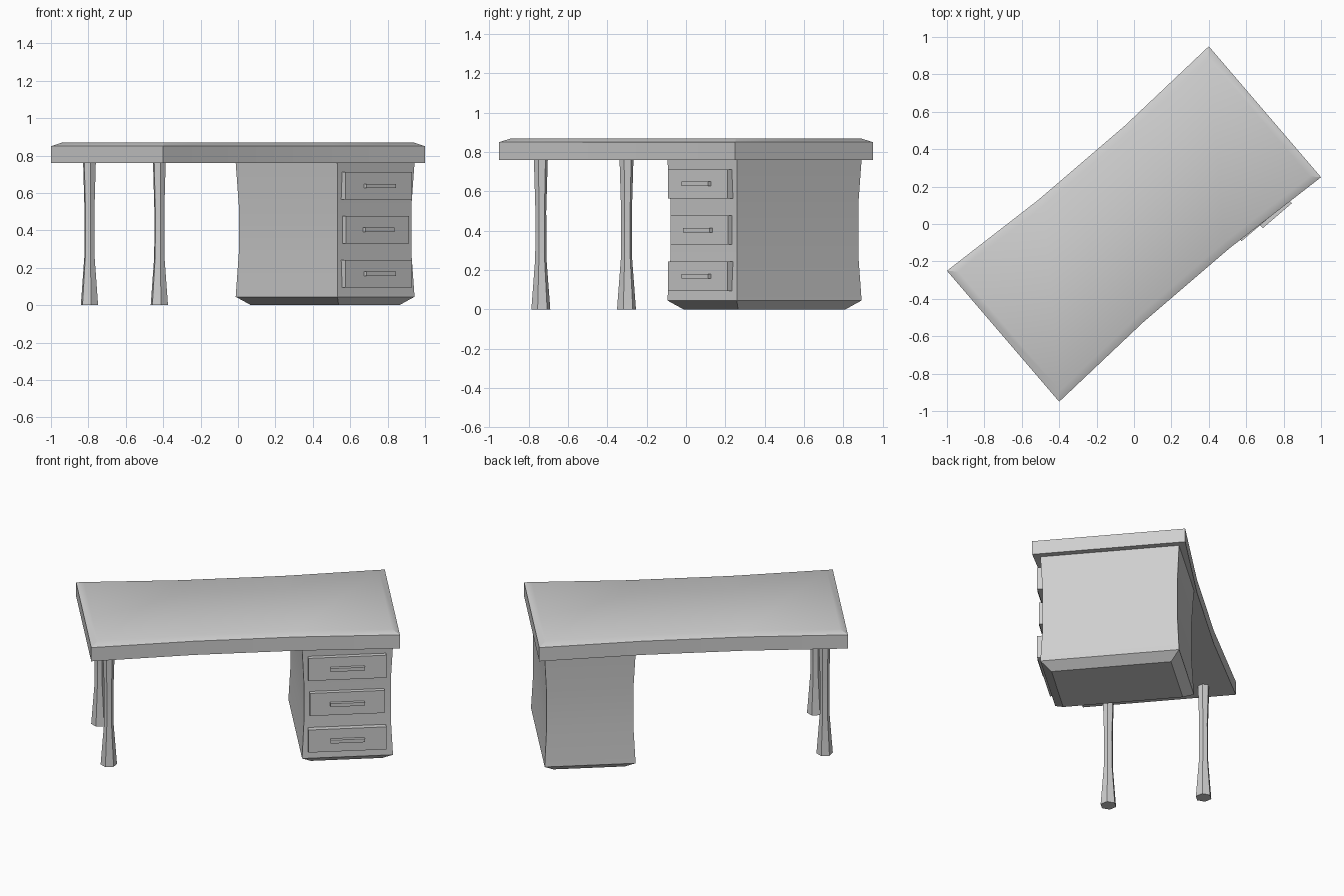
import bpy, bmesh, math

if "Cube" in bpy.data.objects:
    bpy.data.objects.remove(bpy.data.objects["Cube"])

TURN = math.atan2(1.2, 1.4)   # the desk stands turned about z

grey = bpy.data.materials.new("plain_grey")
grey.use_nodes = True
colour = (0.62, 0.62, 0.62, 1)
grey.diffuse_color = colour
grey.node_tree.nodes["Principled BSDF"].inputs["Base Color"].default_value = colour


def loft(name, rings, smooth=True):
    """Skin a stack of (z, outline) rings and cap both ends with strips of quads."""
    bm = bmesh.new()
    rows = [[bm.verts.new((x, y, z)) for x, y in pts] for z, pts in rings]
    n = len(rows[0])
    for a, b in zip(rows, rows[1:]):
        for i in range(n):
            j = (i + 1) % n
            bm.faces.new((a[i], a[j], b[j], b[i]))
    for row in (rows[0], rows[-1]):
        for i in range(n // 2 - 1):
            bm.faces.new((row[i], row[i + 1], row[n - 2 - i], row[n - 1 - i]))
    bmesh.ops.recalc_face_normals(bm, faces=bm.faces)
    mesh = bpy.data.meshes.new(name)
    bm.to_mesh(mesh)
    bm.free()
    mesh.materials.append(grey)
    obj = bpy.data.objects.new(name, mesh)
    bpy.context.collection.objects.link(obj)
    obj.rotation_euler.z = TURN
    if smooth:
        bpy.ops.object.select_all(action='DESELECT')
        obj.select_set(True)
        bpy.context.view_layer.objects.active = obj
        bpy.ops.object.shade_smooth_by_angle(angle=math.radians(30))
    return obj


def rect(x0, x1, y0, y1, inset=0):
    x0, x1, y0, y1 = x0 + inset, x1 - inset, y0 + inset, y1 - inset
    return [(x0, y0), (x1, y0), (x1, y1), (x0, y1)]


def box(name, x0, x1, y0, y1, z0, z1):
    outline = rect(x0, x1, y0, y1)
    return loft(name, [(z0, outline), (z1, outline)], smooth=False)


# Tabletop: long sides pinched in, upper rim sloped
def top_outline(inset):
    hx, hy = 0.922 - inset, 0.461 - inset
    front = [(-hx, -hy), (-0.307, 0.03 - hy), (0.307, 0.03 - hy), (hx, -hy)]
    return front + [(x, -y) for x, y in reversed(front)]


loft("tabletop", [(0.76, top_outline(0)), (0.85, top_outline(0)),
                  (0.87, top_outline(0.043))])

# Drawer cabinet: slim waist, chamfered foot
profile = [(0, 0.058), (0.045, 0), (0.28, 0.012), (0.53, 0.012), (0.762, 0)]
loft("cabinet", [(z, rect(0.342, 0.885, -0.418, 0.418, d)) for z, d in profile])

# Drawers with bar handles; the middle one is set back into the waist
for label, z, d in (("lower", 0.168, 0), ("middle", 0.403, 0.01), ("upper", 0.638, 0)):
    box(label + "_drawer", 0.377 + d, 0.843 - d, d - 0.444, -0.39,
        z - 0.074, z + 0.074)
    box(label + "_handle", 0.508, 0.713, d - 0.465, -0.42, z - 0.011, z + 0.011)

# Six-sided legs, flared at the foot
leg_profile = [(0, 0.049), (0.26, 0.029), (0.5, 0.028), (0.762, 0.036)]
for label, side in (("front", -1), ("back", 1)):
    rings = [(z, [(-0.8 + r * math.cos(k * math.pi / 3),
                   0.287 * side + r * math.sin(k * math.pi / 3)) for k in range(6)])
             for z, r in leg_profile]
    loft(label + "_leg", rings)
